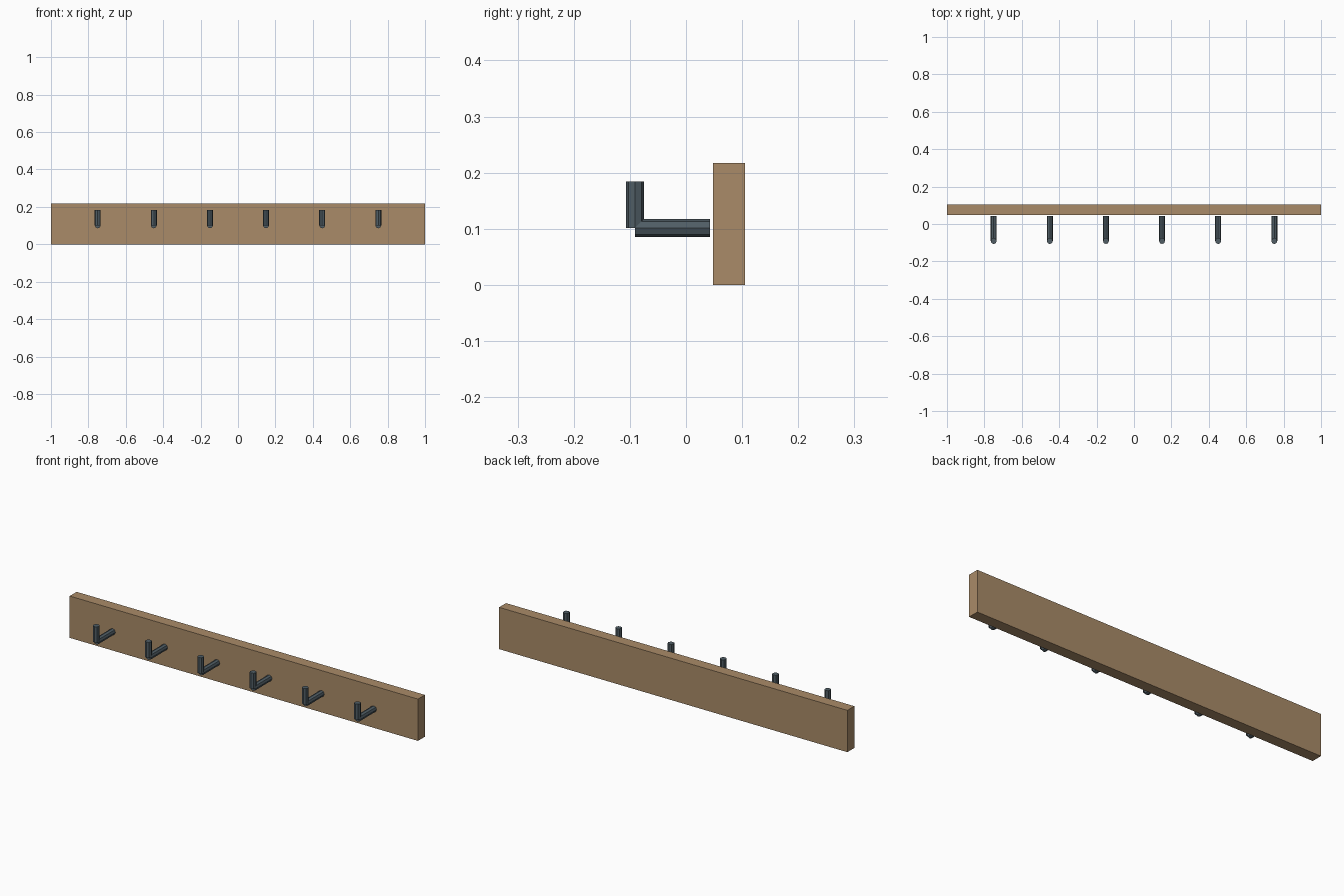
import bpy
from math import pi

if "Cube" in bpy.data.objects:
    bpy.data.objects.remove(bpy.data.objects["Cube"])

def material(name, color):
    m = bpy.data.materials.new(name)
    m.diffuse_color = color
    m.use_nodes = True
    m.node_tree.nodes["Principled BSDF"].inputs["Base Color"].default_value = m.diffuse_color
    return m

wood = material("wood", (0.40, 0.26, 0.14, 1))
metal = material("dark_metal", (0.08, 0.11, 0.13, 1))

R = 0.016        # peg radius
PEG_Z = 0.1015   # height of the arm axis
TIP_Y = -0.091   # upright axis

def rod(name, loc, length, rot=(0, 0, 0)):
    bpy.ops.mesh.primitive_cylinder_add(vertices=8, radius=R, depth=length,
                                        location=loc, rotation=rot)
    o = bpy.context.object
    o.name = name
    o.data.materials.append(metal)

# Backboard
bpy.ops.mesh.primitive_cube_add(size=1, location=(0, 0.0765, 0.1085))
board = bpy.context.object
board.name = "backboard"
board.dimensions = (2, 0.057, 0.217)
board.data.materials.append(wood)

# Six L-shaped hooks: arm out from the board, upright at the tip
for i in range(6):
    x = -0.75 + 0.3 * i
    rod(f"hook_arm_{i + 1}", (x, (TIP_Y + 0.043) / 2, PEG_Z), 0.043 - TIP_Y, (pi / 2, 0, 0))
    rod(f"hook_upright_{i + 1}", (x, TIP_Y, (PEG_Z + 0.184) / 2), 0.184 - PEG_Z)
